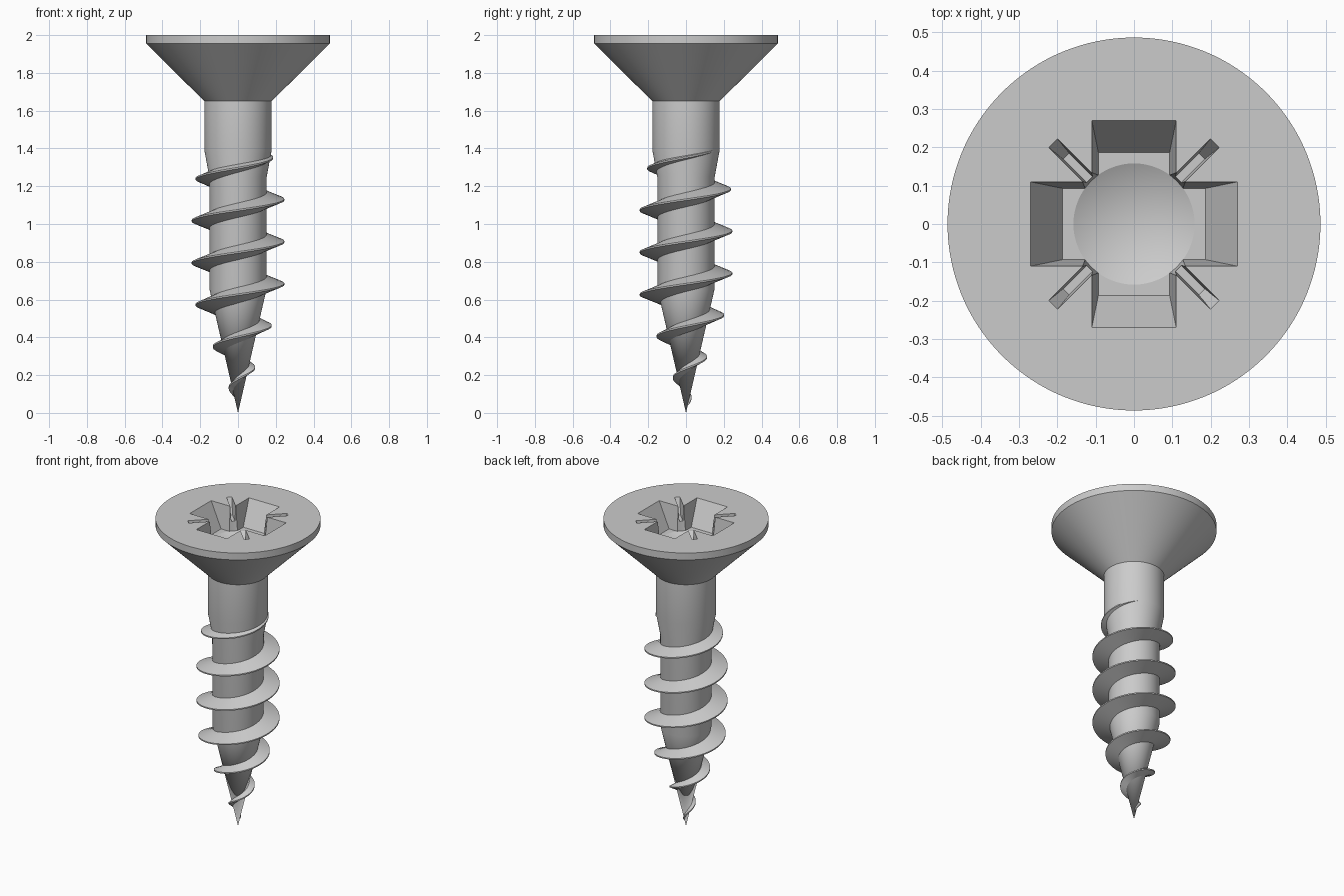
import bpy, bmesh, math
from mathutils import Matrix

if "Cube" in bpy.data.objects:
    bpy.data.objects.remove(bpy.data.objects["Cube"])

CORE = [(0, 0), (0.65, 0.15), (1.25, 0.152), (1.39, 0.178), (1.65, 0.178), (1.955, 0.486), (2.0, 0.486)]
CREST = [(0, 0.0), (0.13, 0.05), (0.29, 0.11), (0.46, 0.178), (0.62, 0.245),
         (1.15, 0.245), (1.24, 0.225), (1.35, 0.186), (1.40, 0.174)]


def lookup(table, z):
    for (z0, r0), (z1, r1) in zip(table, table[1:]):
        if z <= z1:
            return r0 + (r1 - r0) * (z - z0) / (z1 - z0)
    return table[-1][1]


def finish(bm, name):
    bmesh.ops.recalc_face_normals(bm, faces=bm.faces)
    mesh = bpy.data.meshes.new(name)
    bm.to_mesh(mesh)
    bm.free()
    ob = bpy.data.objects.new(name, mesh)
    bpy.context.collection.objects.link(ob)
    return ob


def lathe(name, profile, n=128):
    """Closed solid of revolution from (z, r) points; r = 0 gives a pole."""
    bm = bmesh.new()
    rings = []
    for z, r in profile:
        if r == 0:
            rings.append([bm.verts.new((0, 0, z))] * n)
        else:
            rings.append([bm.verts.new((r * math.cos(2 * math.pi * i / n),
                                        r * math.sin(2 * math.pi * i / n), z)) for i in range(n)])
    for a, b in zip(rings, rings[1:]):
        for i in range(n):
            j = (i + 1) % n
            bm.faces.new(list(dict.fromkeys((a[i], a[j], b[j], b[i]))))
    for ring in (rings[0], rings[-1]):
        if ring[0] is not ring[1]:
            bm.faces.new(ring)
    return finish(bm, name)


def tapered_bar(name, top, bottom, depth, angle):
    """Bar-shaped cutter sunk into the head, narrower at its floor."""
    bm = bmesh.new()
    bmesh.ops.create_cube(bm, size=2)
    over = 0.05
    for v in bm.verts:
        up = v.co.z > 0
        k = (depth + over) / depth if up else 0
        for a in (0, 1):
            v.co[a] *= bottom[a] + (top[a] - bottom[a]) * k
        v.co.z = 2 + over if up else 2 - depth
    bm.transform(Matrix.Rotation(angle, 4, 'Z'))
    return finish(bm, name)


def smooth(ob, deg):
    bpy.ops.object.select_all(action='DESELECT')
    bpy.context.view_layer.objects.active = ob
    ob.select_set(True)
    bpy.ops.object.shade_smooth_by_angle(angle=math.radians(deg))


# Screw body: point, core, shank and countersunk head
body = lathe("screw_body", CORE)

# Driver recess: cross arms, thin diagonal slots and a drilled centre
cutters = [tapered_bar(f"arm_cutter_{i}", (0.27, 0.11), (0.187, 0.093), 0.155, i * math.pi / 2) for i in (0, 1)]
cutters += [tapered_bar(f"slot_cutter_{i}", (0.298, 0.016), (0.25, 0.011), 0.095, math.pi / 4 + i * math.pi / 2)
            for i in (0, 1)]
cutters.append(lathe("centre_cutter", [(1.765, 0), (1.845, 0.158), (2.05, 0.178)], 64))
bpy.context.view_layer.objects.active = body
for c in cutters:
    mod = body.modifiers.new(c.name, 'BOOLEAN')
    mod.operation = 'DIFFERENCE'
    mod.solver = 'EXACT'
    mod.object = c
    bpy.ops.object.modifier_apply(modifier=mod.name)
    bpy.data.objects.remove(c)
smooth(body, 20)

# Right-handed thread: triangular section swept up the core
PITCH, START, SEGS = 0.2235, 0.0115, 64
bm = bmesh.new()
prev = first = None
for i in range(12, int((1.39 - START) / PITCH * SEGS) + 1):
    z = START + PITCH * i / SEGS
    t = 2 * math.pi * i / SEGS
    core, crest = lookup(CORE, z), lookup(CREST, z)
    half = 0.012 + 0.33 * max(crest - core, 0)
    root = min(core, crest) * 0.93 - 0.002
    sect = []
    for r, dz in ((root, -half), (crest, -0.004), (crest, 0.004), (root, half)):
        sect.append(bm.verts.new((r * math.cos(t), r * math.sin(t), z + dz)))
    if prev:
        for k in range(4):
            m = (k + 1) % 4
            bm.faces.new((prev[k], prev[m], sect[m], sect[k]))
    else:
        first = sect
    prev = sect
bm.faces.new(first)
bm.faces.new(prev)
thread = finish(bm, "thread")
smooth(thread, 35)
